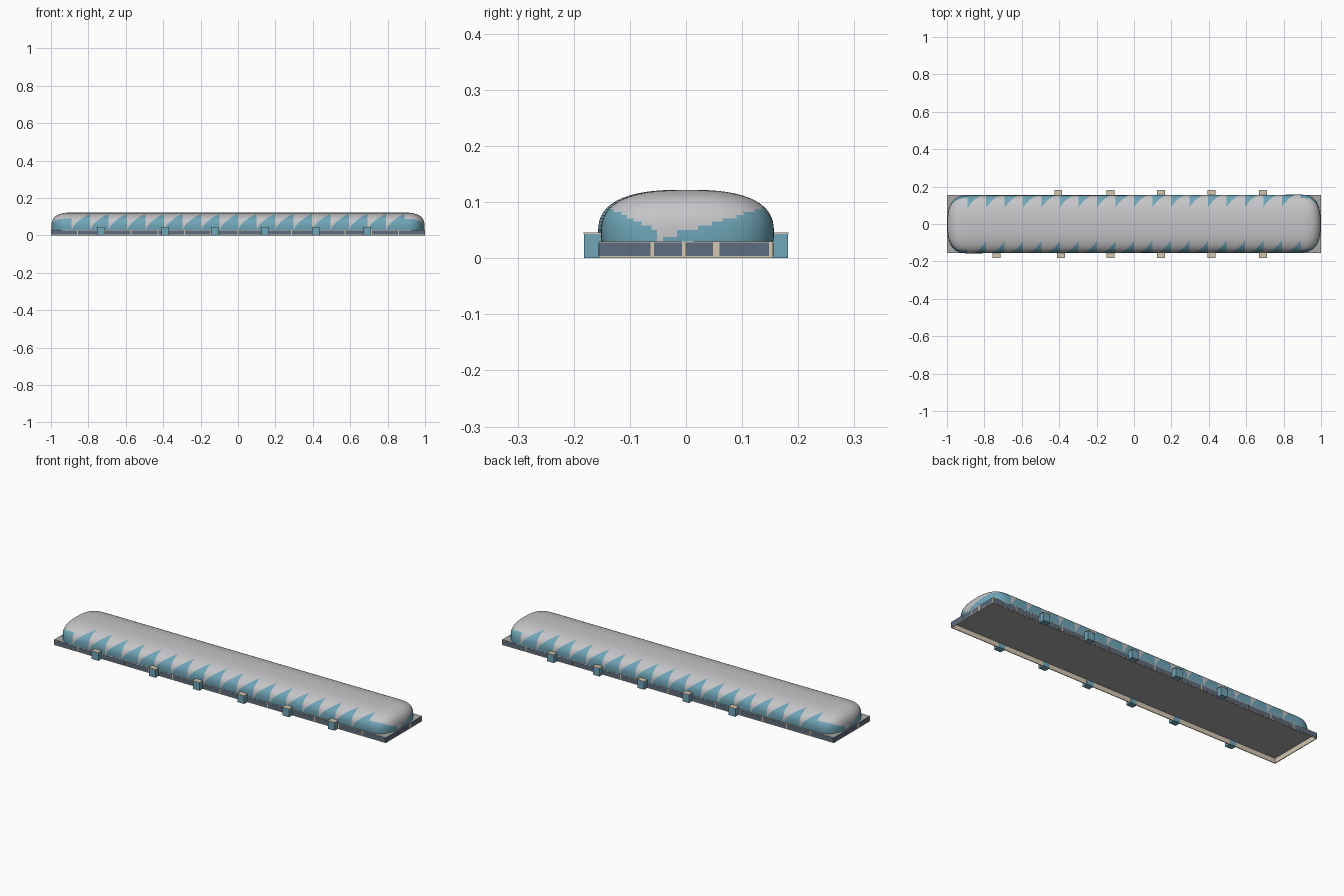
import bpy, bmesh
from math import sin, cos, pi, radians

if "Cube" in bpy.data.objects:
    bpy.data.objects.remove(bpy.data.objects["Cube"])


def material(name, rgb):
    m = bpy.data.materials.new(name)
    m.use_nodes = True
    m.diffuse_color = (*rgb, 1)
    bsdf = next(n for n in m.node_tree.nodes if n.type == "BSDF_PRINCIPLED")
    bsdf.inputs["Base Color"].default_value = (*rgb, 1)
    return m


ROOF = material("light grey roof", (0.56, 0.56, 0.58))
BLUE = material("blue glazing", (0.16, 0.38, 0.48))
CREAM = material("cream wall", (0.66, 0.57, 0.44))
SLATE = material("slate panel", (0.11, 0.15, 0.21))
SLAB = material("grey slab", (0.4, 0.4, 0.41))


def finish(name, bm, mats):
    bmesh.ops.recalc_face_normals(bm, faces=bm.faces[:])
    me = bpy.data.meshes.new(name)
    bm.to_mesh(me)
    bm.free()
    for m in mats:
        me.materials.append(m)
    ob = bpy.data.objects.new(name, me)
    bpy.context.collection.objects.link(ob)
    return ob


def box(name, lo, hi, mats, top=0):
    """Axis-aligned box; top is the material slot of its upper face."""
    bm = bmesh.new()
    bmesh.ops.create_cube(bm, size=1)
    for v in bm.verts:
        v.co = [(a + b) / 2 + c * (b - a) for a, b, c in zip(lo, hi, v.co)]
    bm.normal_update()
    for f in bm.faces:
        f.material_index = top if f.normal.z > 0.5 else 0
    return finish(name, bm, mats)


# Base: open-bottomed walls carrying a slab
HW, H, T = 0.155, 0.03, 0.004
box("base_slab", (-1 + T, -HW + T, H - T), (1 - T, HW - T, H), [SLAB])
for s, side in ((-1, "front"), (1, "back")):
    y0, y1 = sorted((s * HW, s * (HW - T)))
    box(side + "_wall", (-1, y0, 0), (1, y1, H), [CREAM, SLAB], 1)
for s, side in ((-1, "right"), (1, "left")):
    x0, x1 = sorted((s * (1 - T), s))
    box(side + "_wall", (x0, -HW + T, 0), (x1, HW - T, H), [CREAM, SLAB], 1)

# Slate panels on the walls, leaving thin cream posts
PANELS = 14
for s, side in ((-1, "front"), (1, "back")):
    y0, y1 = sorted((s * HW, s * (HW + 0.001)))
    for i in range(PANELS):
        x = -1 + 2 * i / PANELS
        box(f"{side}_panel_{i + 1}", (x + 0.003, y0, 0.004),
            (x + 2 / PANELS - 0.003, y1, 0.027), [SLATE])
END_POSTS = [(-0.154, -0.063), (-0.057, -0.007), (-0.001, 0.048), (0.06, 0.148)]
for s, side in ((-1, "right"), (1, "left")):
    x0, x1 = sorted((s, s * 0.9995))
    for i, span in enumerate(END_POSTS):
        y0, y1 = sorted(s * v for v in span)
        box(f"{side}_panel_{i + 1}", (x0 - 0.0005, y0, 0.004),
            (x1 + 0.0005, y1, 0.028), [SLATE])

# Entrance blocks with cream tops
DOORS = [-0.125, 0.145, 0.415, 0.69]
for s, side, xs in ((-1, "front", [-0.735, -0.39] + DOORS),
                    (1, "back", [-0.405] + DOORS)):
    y0, y1 = sorted((s * (HW - 0.006), s * 0.182))
    for i, x in enumerate(xs):
        box(f"{side}_entrance_{i + 1}", (x - 0.02, y0, 0), (x + 0.02, y1, 0.043), [BLUE])
        box(f"{side}_entrance_roof_{i + 1}", (x - 0.021, y0 - 0.001, 0.043),
            (x + 0.021, y1 + 0.001, 0.046), [CREAM])

# Dome: superelliptic section swept round a stadium-like plan
CORE, DEPTH, TEETH, K, ENDS, CAP = 0.89, 0.108, 18, 16, 48, 7
ZC, ZR, POWER = 0.045, 0.077, 2 / 2.6


def spow(v):
    return abs(v) ** POWER * (1 if v >= 0 else -1)


# Plan stations, counter-clockwise: (core x, outward x, outward y, step within tooth)
plan = []
for s in (1, -1):
    for i in range(TEETH * K):
        plan.append((s * CORE * (2 * i / (TEETH * K) - 1), 0, -s, i % K))
    for i in range(ENDS):
        a = -pi / 2 + pi * i / ENDS
        plan.append((s * CORE, s * spow(cos(a)), s * spow(sin(a)), None))

# Levels: K of them span the glazing, the rest close the crown
low, tip = radians(-6.8), radians(60.5)
levels = [low + (tip - low) * j / K for j in range(K + 1)]
levels += [tip + (pi / 2 - tip) * j / CAP for j in range(1, CAP + 1)]

bm = bmesh.new()
rings = []
for t in levels:
    r, z = spow(max(cos(t), 0)), ZC + ZR * spow(sin(t))
    if t == levels[-1]:
        r = 0
    rings.append([bm.verts.new((cx + ox * DEPTH * r,
                                oy * 0.154 * r + 0.003 * cx, z))
                  for cx, ox, oy, _ in plan])


def end_is_blue(c):
    """Sloping edges of the glazing on the rounded ends."""
    w = c.y if c.x > 0 else -c.y
    if w > -0.055:
        return c.z < H + 0.06 * (w + 0.055) / 0.195
    return c.z < 0.055 + 0.035 * (-0.06 - w) / 0.08


n = len(plan)
for j in range(len(levels) - 1):
    for i in range(n):
        k, step = (i + 1) % n, plan[i][3]
        a, b, c, d = rings[j][i], rings[j][k], rings[j + 1][k], rings[j + 1][i]
        if step is not None and step == j:
            bm.faces.new((a, b, c)).material_index = 1
            bm.faces.new((a, c, d))
            continue
        f = bm.faces.new((a, b, c, d))
        if step is None:
            f.material_index = int(end_is_blue(f.calc_center_median()))
        else:
            f.material_index = int(j < step)
bmesh.ops.remove_doubles(bm, verts=bm.verts[:], dist=1e-5)
dome = finish("dome_roof", bm, [ROOF, BLUE])
bpy.ops.object.select_all(action="DESELECT")
dome.select_set(True)
bpy.context.view_layer.objects.active = dome
bpy.ops.object.shade_smooth_by_angle(angle=radians(40))
